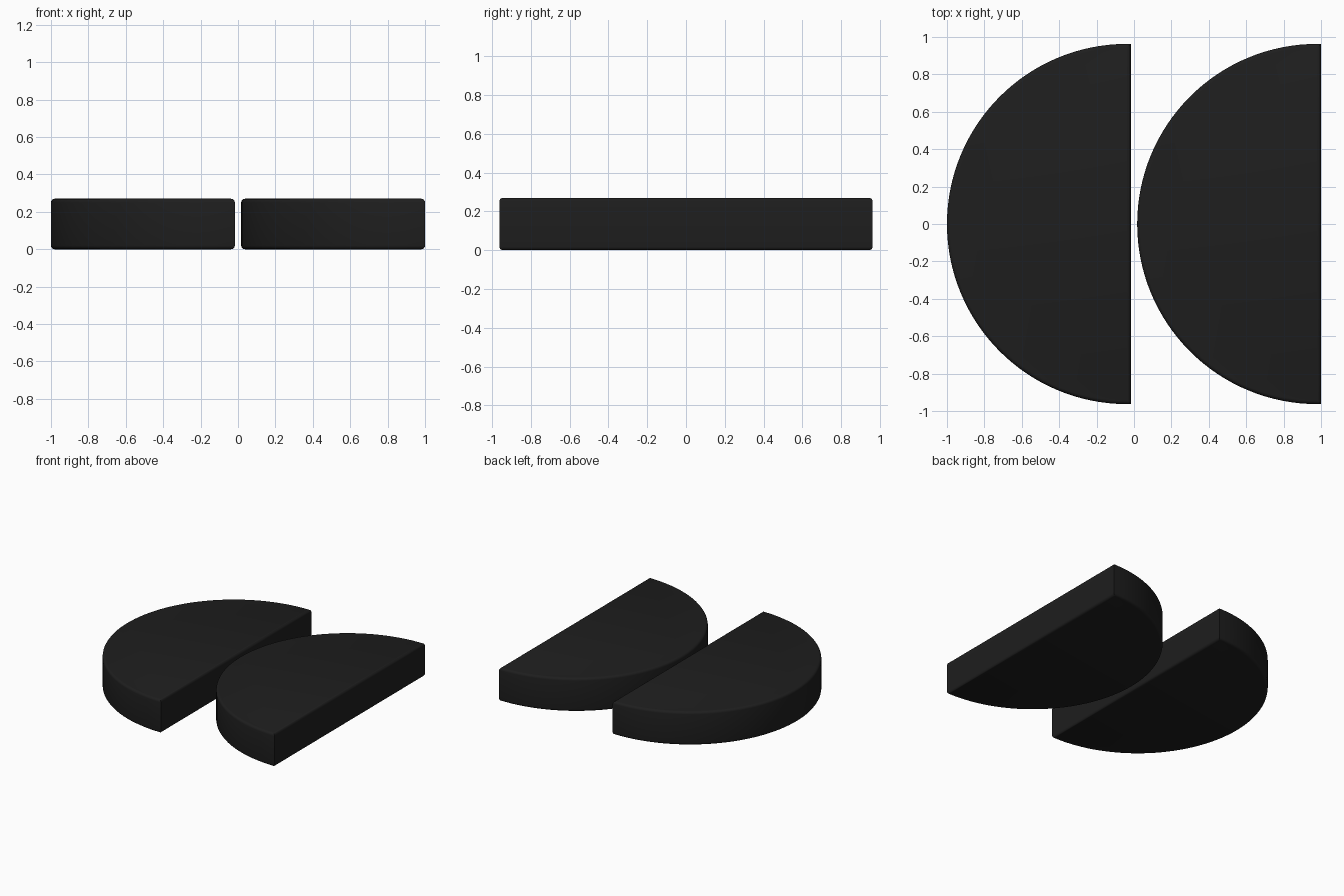
import bpy, bmesh, math

if "Cube" in bpy.data.objects:
    bpy.data.objects.remove(bpy.data.objects["Cube"])

R, STRAIGHT, HEIGHT, BEVEL, SEGS = 0.963, 0.02, 0.27, 0.02, 64

mat = bpy.data.materials.new("black")
mat.diffuse_color = (0.013, 0.013, 0.013, 1)
mat.use_nodes = True
mat.node_tree.nodes["Principled BSDF"].inputs["Base Color"].default_value = mat.diffuse_color


def half_disc(name, flat_x):
    """Half-round slab with its flat side at x = flat_x, curve towards -x."""
    bm = bmesh.new()
    cx = flat_x - STRAIGHT
    pts = [(flat_x, R)]
    for i in range(SEGS + 1):
        a = math.pi / 2 + math.pi * i / SEGS
        pts.append((cx + R * math.cos(a), R * math.sin(a)))
    pts.append((flat_x, -R))
    face = bm.faces.new([bm.verts.new((x, y, 0)) for x, y in pts])
    ext = bmesh.ops.extrude_face_region(bm, geom=[face])
    for v in ext["geom"]:
        if isinstance(v, bmesh.types.BMVert):
            v.co.z = HEIGHT
    bmesh.ops.recalc_face_normals(bm, faces=bm.faces[:])
    # round the top and bottom rims
    rims = [e for e in bm.edges if abs(e.verts[0].co.z - e.verts[1].co.z) < 1e-6]
    bmesh.ops.bevel(bm, geom=rims, offset=BEVEL, segments=4, profile=0.5,
                    affect='EDGES', clamp_overlap=False)
    mesh = bpy.data.meshes.new(name)
    bm.to_mesh(mesh)
    bm.free()
    ob = bpy.data.objects.new(name, mesh)
    bpy.context.collection.objects.link(ob)
    mesh.materials.append(mat)
    bpy.ops.object.select_all(action='DESELECT')
    ob.select_set(True)
    bpy.context.view_layer.objects.active = ob
    bpy.ops.object.shade_smooth_by_angle(angle=math.radians(30))


# two identical slabs side by side
half_disc("left_half_disc", -0.017)
half_disc("right_half_disc", 1.0)
